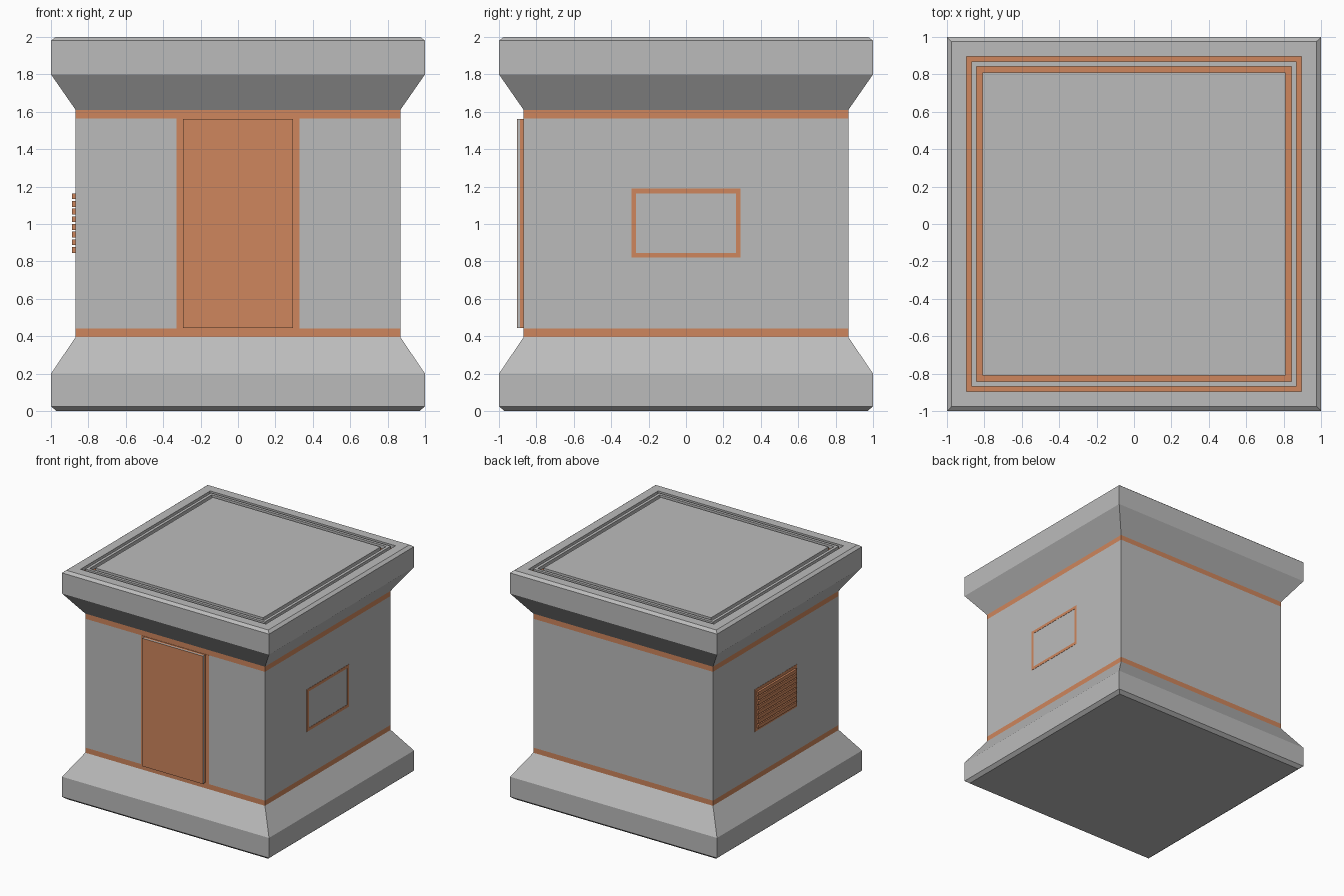
import bpy, bmesh

if "Cube" in bpy.data.objects:
    bpy.data.objects.remove(bpy.data.objects["Cube"])

orange = bpy.data.materials.new("orange_trim")
orange.diffuse_color = (0.62, 0.24, 0.11, 1)
orange.use_nodes = True
orange.node_tree.nodes["Principled BSDF"].inputs["Base Color"].default_value = orange.diffuse_color
grey = bpy.data.materials.new("grey_shell")
grey.diffuse_color = (0.5, 0.5, 0.5, 1)
grey.use_nodes = True
grey.node_tree.nodes["Principled BSDF"].inputs["Base Color"].default_value = grey.diffuse_color


def finish(name, bm, mats):
    mesh = bpy.data.meshes.new(name)
    bm.to_mesh(mesh)
    bm.free()
    for m in mats:
        mesh.materials.append(m)
    ob = bpy.data.objects.new(name, mesh)
    bpy.context.collection.objects.link(ob)
    return ob


def square_loft(name, profile, lit=(), bottom=False, top=False):
    """Stack square rings (half width, z); segments listed in lit are orange."""
    bm = bmesh.new()
    rings = [[bm.verts.new((h * x, h * y, z)) for x, y in
              ((-1, -1), (1, -1), (1, 1), (-1, 1))] for h, z in profile]
    for s, (a, b) in enumerate(zip(rings, rings[1:])):
        for i in range(4):
            j = (i + 1) % 4
            f = bm.faces.new((a[i], a[j], b[j], b[i]))
            f.material_index = 1 if s in lit else 0
    if bottom:
        bm.faces.new(rings[0][::-1])
    if top:
        bm.faces.new(rings[-1])
    return finish(name, bm, (grey, orange))


def boxes(name, spans, mat):
    """One object made of boxes, each given as (x0, x1, y0, y1, z0, z1)."""
    bm = bmesh.new()
    for x0, x1, y0, y1, z0, z1 in spans:
        for v in bmesh.ops.create_cube(bm, size=1)["verts"]:
            v.co = (x1 if v.co.x > 0 else x0, y1 if v.co.y > 0 else y0,
                    z1 if v.co.z > 0 else z0)
    return finish(name, bm, (mat,))


W = 0.868  # wall half width

# chamfered base, plain walls with an orange band at each end
square_loft("base", [(0.97, 0), (1, 0.025), (1, 0.2), (W, 0.395)], bottom=True)
square_loft("walls", [(W, 0.395), (W, 0.44), (W, 1.565), (W, 1.61)], lit=(0, 2))

# flared roof with two orange-floored grooves
D = 1.97
square_loft("roof", [(W, 1.61), (1, 1.8), (1, 1.98), (0.975, 2),
                     (0.895, 2), (0.895, D), (0.868, D), (0.868, 2),
                     (0.843, 2), (0.843, D), (0.81, D), (0.81, 2)],
            lit=(5, 9), top=True)

# front door: flush surround, orange core, grey-edged leaf with orange face
boxes("door_surround", [(-0.33, 0.33, -W - 0.002, -W + 0.01, 0.44, 1.565)], orange)
boxes("door_core", [(-0.293, 0.293, -0.888, -W, 0.445, 1.562)], orange)
boxes("door_leaf", [(-0.293, 0.293, -0.902, -0.888, 0.445, 1.562)], grey)
boxes("door_face", [(-0.293, 0.293, -0.904, -0.902, 0.445, 1.562)], orange)

# thin rectangular outline on the right wall
x0, x1 = W - 0.01, W + 0.002
Y, Z0, Z1, T = 0.292, 0.82, 1.19, 0.026
boxes("side_outline", [(x0, x1, -Y, Y, Z0, Z0 + T), (x0, x1, -Y, Y, Z1 - T, Z1),
                       (x0, x1, -Y, -Y + T, Z0 + T, Z1 - T),
                       (x0, x1, Y - T, Y, Z0 + T, Z1 - T)], orange)

# louvred vent on the left wall
boxes("vent_back", [(-x1, -x0, -Y, Y, Z0, Z1)], orange)
n, lo, hi = 8, Z0 + T, Z1 - T
step = (hi - lo + 0.01) / n
boxes("vent_slats", [(-0.888, -W, -Y + T, Y - T, lo + i * step,
                      lo + (i + 1) * step - 0.01) for i in range(n)], orange)
